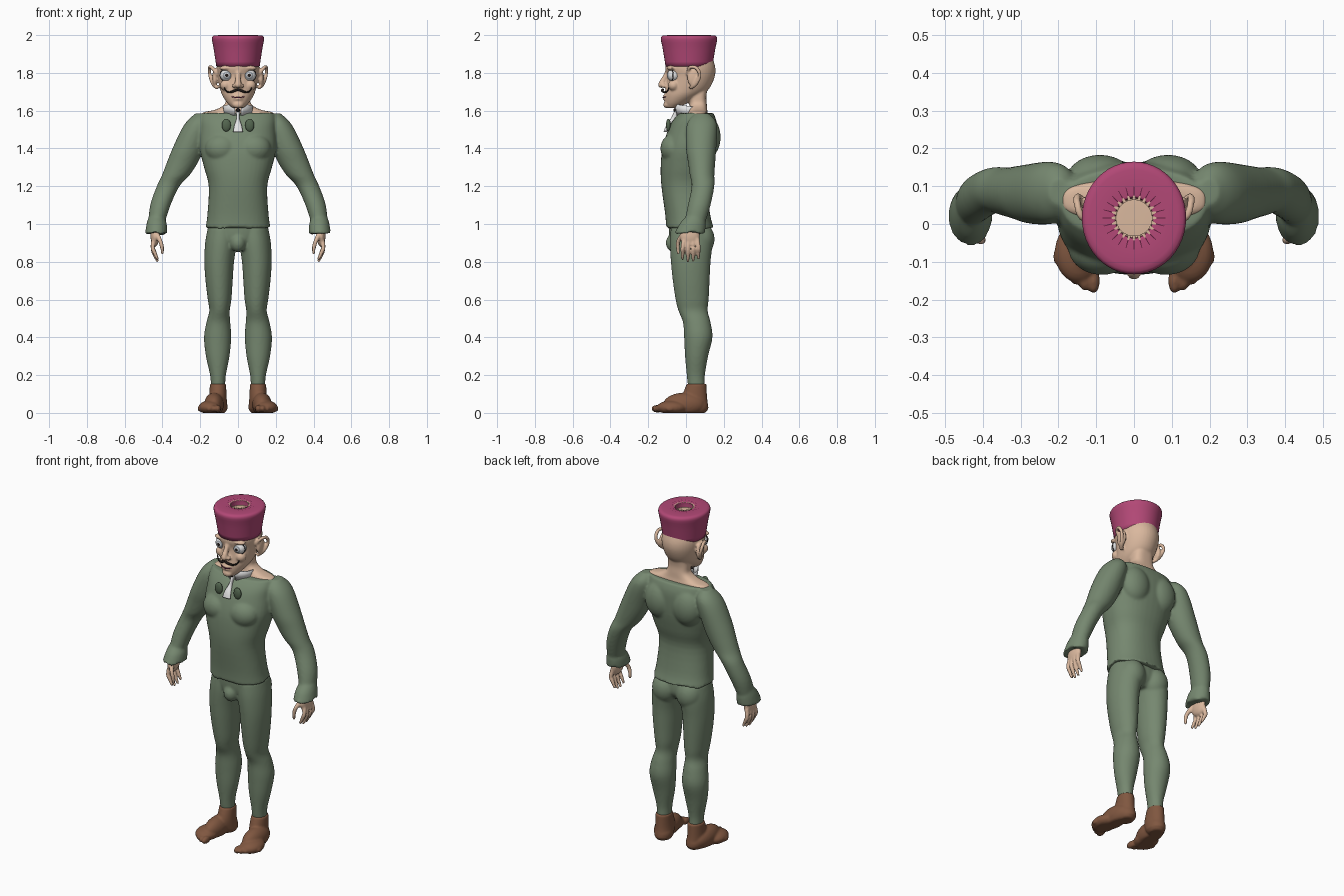
import bpy, bmesh, math
from mathutils import Matrix, Vector

if "Cube" in bpy.data.objects:
    bpy.data.objects.remove(bpy.data.objects["Cube"])


def material(name, r, g, b):
    lin = [((c / 255 + 0.055) / 1.055) ** 2.4 for c in (r, g, b)] + [1]
    m = bpy.data.materials.new(name)
    m.use_nodes = True
    m.diffuse_color = lin
    m.node_tree.nodes["Principled BSDF"].inputs["Base Color"].default_value = lin
    return m


green = material("green cloth", 118, 136, 112)
dark_green = material("dark green", 84, 102, 80)
pink = material("pink felt", 178, 72, 118)
maroon = material("maroon", 96, 32, 62)
brown = material("brown leather", 128, 87, 64)
skin = material("skin", 218, 184, 158)
white = material("white", 228, 228, 228)
grey = material("grey iris", 150, 156, 162)
black = material("black", 32, 26, 24)


def spline(rows, steps):
    """Catmull-Rom interpolation of number rows."""
    rows = [rows[0], *rows, rows[-1]]
    out = []
    for a, b, c, d in zip(rows, rows[1:], rows[2:], rows[3:]):
        for k in range(steps):
            t = k / steps
            out.append([q + t * (r - p) / 2 + t * t * (2 * p - 5 * q + 4 * r - s) / 2
                        + t ** 3 * (3 * q - p - 3 * r + s) / 2
                        for p, q, r, s in zip(a, b, c, d)])
    return out + [list(rows[-1])]


def cover(bm, loops):
    """Bridge the loops into a closed shell."""
    vs = [[bm.verts.new(p) for p in loop] for loop in loops]
    n = len(vs[0])
    for a, b in zip(vs, vs[1:]):
        for i in range(n):
            j = (i + 1) % n
            bm.faces.new((a[i], a[j], b[j], b[i]))
    bm.faces.new(vs[0])
    bm.faces.new(vs[-1])


def sides(both):
    return (1, -1) if both else (1,)


def loft(bm, rows, both=False, n=40, e=2.0, wave=0, steps=4):
    """Rows are z, x min, x max, y min, y max; wave makes a ragged first edge."""
    for s in sides(both):
        loops = []
        for k, (z, x0, x1, y0, y1) in enumerate(spline(rows, steps)):
            loop = []
            for i in range(n):
                a = math.tau * i / n
                c, d = math.cos(a), math.sin(a)
                x = (x0 + x1) / 2 + (x1 - x0) / 2 * math.copysign(abs(c) ** (2 / e), c)
                y = (y0 + y1) / 2 + (y1 - y0) / 2 * math.copysign(abs(d) ** (2 / e), d)
                dz = wave * (math.sin(7 * a) + math.sin(4 * a + 1)) if k == 0 else 0
                loop.append((s * x, y, z + dz))
            loops.append(loop)
        cover(bm, loops)


def centred(rows):
    return [(z, -w, w, y0, y1) for z, w, y0, y1 in rows]


def tube(bm, rows, both=False, n=10):
    """Rows are x, y, z, radius."""
    pts = spline(rows, 4)
    for s in sides(both):
        loops = []
        for k, (x, y, z, r) in enumerate(pts):
            a, b = pts[max(k - 1, 0)], pts[min(k + 1, len(pts) - 1)]
            q = (Vector(b[:3]) - Vector(a[:3])).to_track_quat("Z", "Y")
            ring = [Vector((x, y, z)) + q @ Vector((r * math.cos(t), r * math.sin(t), 0))
                    for t in (math.tau * i / n for i in range(n))]
            loops.append([(s * p.x, p.y, p.z) for p in ring])
        cover(bm, loops)


def ball(bm, at, size, both=False):
    """Ellipsoid with its poles on the front-back axis."""
    for s in sides(both):
        m = (Matrix.Translation((s * at[0], at[1], at[2])) @ Matrix.Diagonal((*size, 1))
             @ Matrix.Rotation(math.pi / 2, 4, "X"))
        bmesh.ops.create_uvsphere(bm, u_segments=24, v_segments=24, radius=1, matrix=m)


def finish(name, bm, *mats, voxel=0, rule=None):
    bmesh.ops.recalc_face_normals(bm, faces=bm.faces)
    for f in bm.faces:
        f.smooth = True
        if rule:
            f.material_index = rule(f)
    me = bpy.data.meshes.new(name)
    bm.to_mesh(me)
    bm.free()
    for m in mats:
        me.materials.append(m)
    ob = bpy.data.objects.new(name, me)
    bpy.context.collection.objects.link(ob)
    if voxel:
        mod = ob.modifiers.new("blend", "REMESH")
        mod.mode, mod.voxel_size, mod.use_smooth_shade = "VOXEL", voxel, True
        mod = ob.modifiers.new("soften", "SMOOTH")
        mod.factor, mod.iterations = 0.5, 4
    return ob


# Shirt: torso, muscles, sleeves and ragged cuffs
bm = bmesh.new()
loft(bm, centred([(.98, .172, -.105, .147), (1.05, .162, -.11, .128), (1.2, .155, -.13, .115),
                  (1.3, .18, -.134, .14), (1.4, .203, -.125, .16), (1.5, .2, -.095, .165),
                  (1.55, .2, -.068, .16), (1.587, .19, -.035, .145)]), e=2.3, wave=.006)
ball(bm, (.085, -.06, 1.4), (.09, .075, .08), True)
ball(bm, (.09, .115, 1.46), (.09, .068, .11), True)
loft(bm, [(1.0, .39, .475, -.01, .1), (1.1, .357, .465, .01, .13), (1.2, .31, .43, .03, .15),
          (1.26, .255, .402, .02, .15), (1.33, .21, .375, .01, .155), (1.4, .18, .347, .0, .16),
          (1.5, .15, .3, .0, .165), (1.55, .15, .265, .015, .155),
          (1.585, .17, .225, .05, .12)], True)
loft(bm, [(.95, .375, .492, -.06, .1), (1.0, .377, .484, -.035, .105),
          (1.035, .39, .474, -.005, .1)], True, wave=.006)
finish("shirt", bm, green, voxel=.008)

# Trousers: legs, hips and seat
bm = bmesh.new()
loft(bm, [(.14, .068, .143, .01, .1), (.2, .064, .148, .004, .1), (.3, .045, .17, -.005, .117),
          (.4, .036, .18, -.01, .14), (.48, .041, .167, -.016, .13), (.54, .044, .152, -.04, .115),
          (.6, .035, .16, -.055, .12), (.7, .028, .172, -.07, .125), (.8, .021, .178, -.08, .13),
          (.9, .006, .174, -.085, .14), (.98, .002, .16, -.08, .13)], True)
loft(bm, centred([(.87, .06, -.05, .09), (.92, .14, -.085, .125), (1.0, .155, -.09, .12)]))
ball(bm, (.08, .075, .92), (.076, .076, .09), True)
ball(bm, (0, -.06, .9), (.042, .047, .05))
finish("trousers", bm, green, voxel=.008)

# Feet with five toes each, flat underneath
bm = bmesh.new()
loft(bm, [(.02, .055, .152, .0, .12), (.08, .06, .152, -.02, .112),
          (.155, .063, .149, .004, .108)], True)
ball(bm, (.148, -.075, .028), (.062, .08, .038), True)
ball(bm, (.127, -.01, .045), (.052, .11, .062), True)
ball(bm, (.105, .06, .035), (.05, .058, .05), True)
for i in range(5):
    r = .021 - .0018 * i
    ball(bm, (.107 + .024 * i, -.15 + .004 * i * i, .022), (r * .8, r * 1.6, r), True)
for v in bm.verts:
    v.co.z = max(v.co.z, 0)
finish("feet", bm, brown, voxel=.006)

# Hands
bm = bmesh.new()
ball(bm, (.44, .02, .935), (.023, .052, .055), True)
for i in range(4):
    y, drop = -.018 + .028 * i, .012 * abs(i - 1.4)
    tube(bm, [(.445, y * .8 + .006, .92, .013), (.452, y, .875, .012),
              (.443, y, .835 + drop, .011), (.425, y, .795 + drop, .007)], True)
tube(bm, [(.43, -.015, .945, .015), (.412, -.04, .91, .012), (.402, -.043, .875, .011),
          (.4, -.04, .84, .007)], True)
finish("hands", bm, skin, voxel=.005)

# Head: skull, neck, shoulders, nose, brow, lips and ears
bm = bmesh.new()
loft(bm, centred([(1.615, .03, -.1, -.05), (1.64, .056, -.112, .01), (1.68, .083, -.114, .08),
                  (1.72, .096, -.108, .125), (1.78, .107, -.1, .152), (1.83, .112, -.11, .155),
                  (1.88, .1, -.09, .14)]))
loft(bm, centred([(1.56, .198, .0, .12), (1.59, .185, .012, .115), (1.605, .12, .015, .112),
                  (1.635, .07, .018, .11), (1.68, .063, .012, .108), (1.74, .06, .0, .12)]), e=2.8)
tube(bm, [(0, -.095, 1.81, .014), (0, -.115, 1.77, .014), (0, -.127, 1.745, .018),
          (0, -.122, 1.725, .012)])
ball(bm, (0, -.13, 1.737), (.018, .018, .017))
ball(bm, (.018, -.117, 1.732), (.013, .015, .012), True)
ball(bm, (.055, -.075, 1.825), (.045, .025, .013), True)
ball(bm, (.065, -.065, 1.735), (.03, .03, .03), True)
ball(bm, (0, -.108, 1.678), (.032, .014, .008))
ball(bm, (0, -.108, 1.662), (.026, .014, .008))
ball(bm, (0, -.1, 1.632), (.03, .02, .02))
tube(bm, [(.108, .01, 1.79, .01), (.138, .018, 1.828, .01), (.15, .052, 1.828, .01),
          (.149, .073, 1.79, .01), (.132, .052, 1.742, .011), (.108, .022, 1.72, .011)], True)
ball(bm, (.122, .04, 1.775), (.014, .034, .05), True)
finish("head", bm, skin, voxel=.0055)

# Eyes with ringed irises
bm = bmesh.new()
ball(bm, (.059, -.066, 1.787), (.036, .035, .033), True)


def eye_rule(f):
    c = f.calc_center_median()
    d = math.hypot(abs(c.x) - .059, c.z - 1.787)
    return 0 if c.y > -.066 or d > .021 or .007 < d < .012 else 1 if d > .007 else 2


finish("eyes", bm, white, grey, black, rule=eye_rule)

# Dark eye rims, moustache and mouth line
bm = bmesh.new()
rim = [(.059 + .036 * math.cos(t), -.08 + .012 * math.cos(t), 1.787 + .033 * math.sin(t), .0025)
       for t in (math.tau * i / 16 for i in range(17))]
tube(bm, rim, True, n=6)
finish("eye_rims", bm, black)
bm = bmesh.new()
tube(bm, [(0, -.123, 1.712, .006), (.02, -.125, 1.705, .007), (.045, -.112, 1.697, .005),
          (.064, -.098, 1.705, .004), (.072, -.092, 1.722, .002)], True)
finish("moustache", bm, black)
bm = bmesh.new()
tube(bm, [(-.036, -.108, 1.674, .002), (0, -.122, 1.669, .003), (.036, -.108, 1.674, .002)])
finish("mouth_line", bm, maroon)

# Hat with a sunken crown
bm = bmesh.new()
hat = [(1.835, .115), (1.89, .123), (1.94, .131), (1.975, .138), (1.992, .135), (1.999, .118),
       (1.999, .056), (1.994, .05), (1.972, .048), (1.97, .044), (1.97, .008)]
loft(bm, [(z, -r, r, .016 - r * 1.08, .016 + r * 1.08) for z, r in hat], n=48, steps=2)
finish("hat", bm, pink, skin,
       rule=lambda f: int(1.9 < f.calc_center_median().z < 1.974
                          and f.calc_center_median().xy.length < .08))

# Starburst on the crown
bm = bmesh.new()
for i in range(24):
    turn = Matrix.Rotation(math.tau * i / 24, 3, "Z")
    for k, pts in enumerate([((.047, -.006), (.064, 0), (.047, .006)),
                             ((.06, -.0015), (.083, -.0008), (.083, .0008), (.06, .0015))]):
        f = bm.faces.new([bm.verts.new(turn @ Vector((x, y, 2.001 + .0005 * k))
                                       + Vector((0, .016, 0))) for x, y in pts])
        f.material_index = k
finish("hat_starburst", bm, skin, maroon, rule=lambda f: f.material_index)

# Collar wings, open at the throat
bm = bmesh.new()
for s in (1, -1):
    rows = []
    for i in range(9):
        a = math.radians(-78 + 11 * i)
        c, d = s * math.cos(a), math.sin(a)
        rows.append([bm.verts.new(p) for p in ((.066 * c, .025 + .07 * d, 1.575),
                                               (.074 * c, .022 + .08 * d, 1.638 - .002 * i))])
    for a, b in zip(rows, rows[1:]):
        bm.faces.new((a[0], b[0], b[1], a[1]))
collar = finish("collar", bm, white)
collar.modifiers.new("thickness", "SOLIDIFY").thickness = .006

# Neck frill, button and tie ends
bm = bmesh.new()
loft(bm, [(1.488, -.026, .026, -.118, -.1), (1.52, -.02, .02, -.106, -.085),
          (1.56, -.008, .008, -.08, -.05), (1.6, -.012, .012, -.06, -.03)], n=20)
finish("neck_frill", bm, white)
bm = bmesh.new()
ball(bm, (0, -.058, 1.603), (.011, .009, .011))
finish("neck_button", bm, black)
bm = bmesh.new()
ball(bm, (.062, -.093, 1.523), (.024, .013, .034), True)
finish("tie_ends", bm, dark_green)
